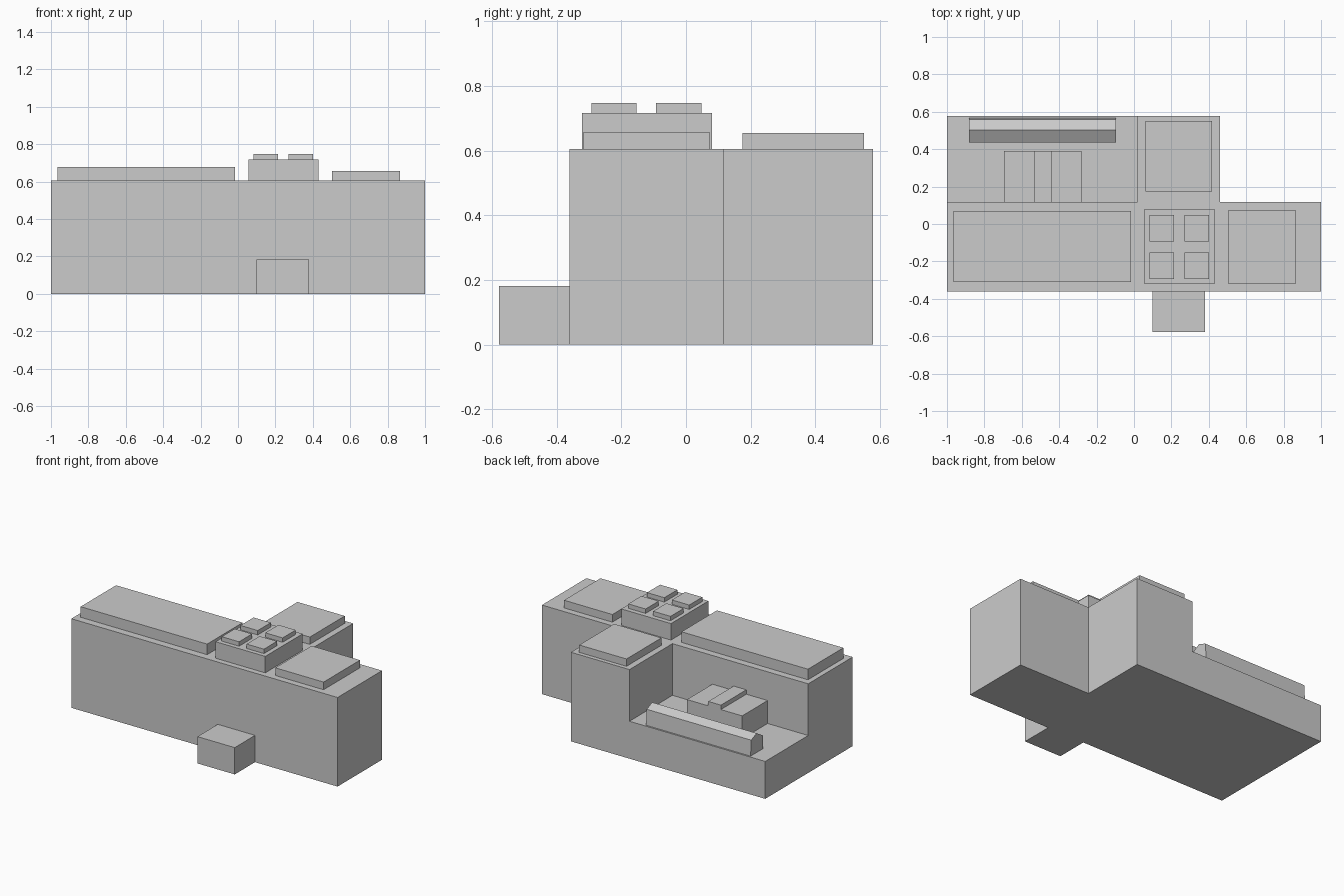
import bpy
import bmesh
from mathutils import Vector

if "Cube" in bpy.data.objects:
    bpy.data.objects.remove(bpy.data.objects["Cube"])


def prism(name, base, offset):
    """Extrude a flat polygon along an offset into a closed solid."""
    bm = bmesh.new()
    face = bm.faces.new([bm.verts.new(p) for p in base])
    out = bmesh.ops.extrude_face_region(bm, geom=[face], use_keep_orig=True)
    moved = [v for v in out["geom"] if isinstance(v, bmesh.types.BMVert)]
    bmesh.ops.translate(bm, verts=moved, vec=Vector(offset))
    bmesh.ops.recalc_face_normals(bm, faces=bm.faces)
    mesh = bpy.data.meshes.new(name)
    bm.to_mesh(mesh)
    bm.free()
    obj = bpy.data.objects.new(name, mesh)
    bpy.context.collection.objects.link(obj)
    return obj


def box(name, x0, x1, y0, y1, z0, z1):
    base = [(x0, y0, z0), (x1, y0, z0), (x1, y1, z0), (x0, y1, z0)]
    return prism(name, base, (0, 0, z1 - z0))


ROOF = 0.605      # main roof height
LOW = 0.254       # low rear roof height
TOWER = 0.717     # roof block height

# Main building with its rear wing, one footprint
footprint = [(-1, -0.36), (1, -0.36), (1, 0.117), (0.46, 0.117),
             (0.46, 0.578), (0.02, 0.578), (0.02, 0.117), (-1, 0.117)]
prism("main_building", [(x, y, 0) for x, y in footprint], (0, 0, ROOF))

# Low rear annex and front entrance
box("rear_annex", -1, 0.02, 0.117, 0.578, 0, LOW)
box("entrance_porch", 0.10, 0.38, -0.578, -0.36, 0, 0.182)

# Raised roof slabs
box("left_roof_slab", -0.965, -0.015, -0.31, 0.07, ROOF, 0.677)
box("right_roof_slab", 0.502, 0.865, -0.317, 0.073, ROOF, 0.657)
box("wing_roof_slab", 0.062, 0.417, 0.175, 0.55, ROOF, 0.655)

# Roof block with four vents
box("roof_block", 0.057, 0.43, -0.322, 0.08, ROOF, TOWER)
for i, (x0, x1) in enumerate([(0.083, 0.213), (0.27, 0.40)]):
    for j, (y0, y1) in enumerate([(-0.293, -0.153), (-0.093, 0.048)]):
        box(f"roof_vent_{i}_{j}", x0, x1, y0, y1, TOWER, 0.747)

# Equipment block on the annex roof, with a raised centre strip
box("annex_block", -0.695, -0.28, 0.117, 0.39, LOW, 0.41)
box("annex_block_strip", -0.535, -0.44, 0.117, 0.39, 0.41, 0.44)

# Gabled skylight along the annex edge
gable = [(0.435, LOW), (0.567, LOW), (0.56, 0.36), (0.502, 0.385), (0.435, 0.345)]
prism("gabled_skylight", [(-0.882, y, z) for y, z in gable], (0.785, 0, 0))
